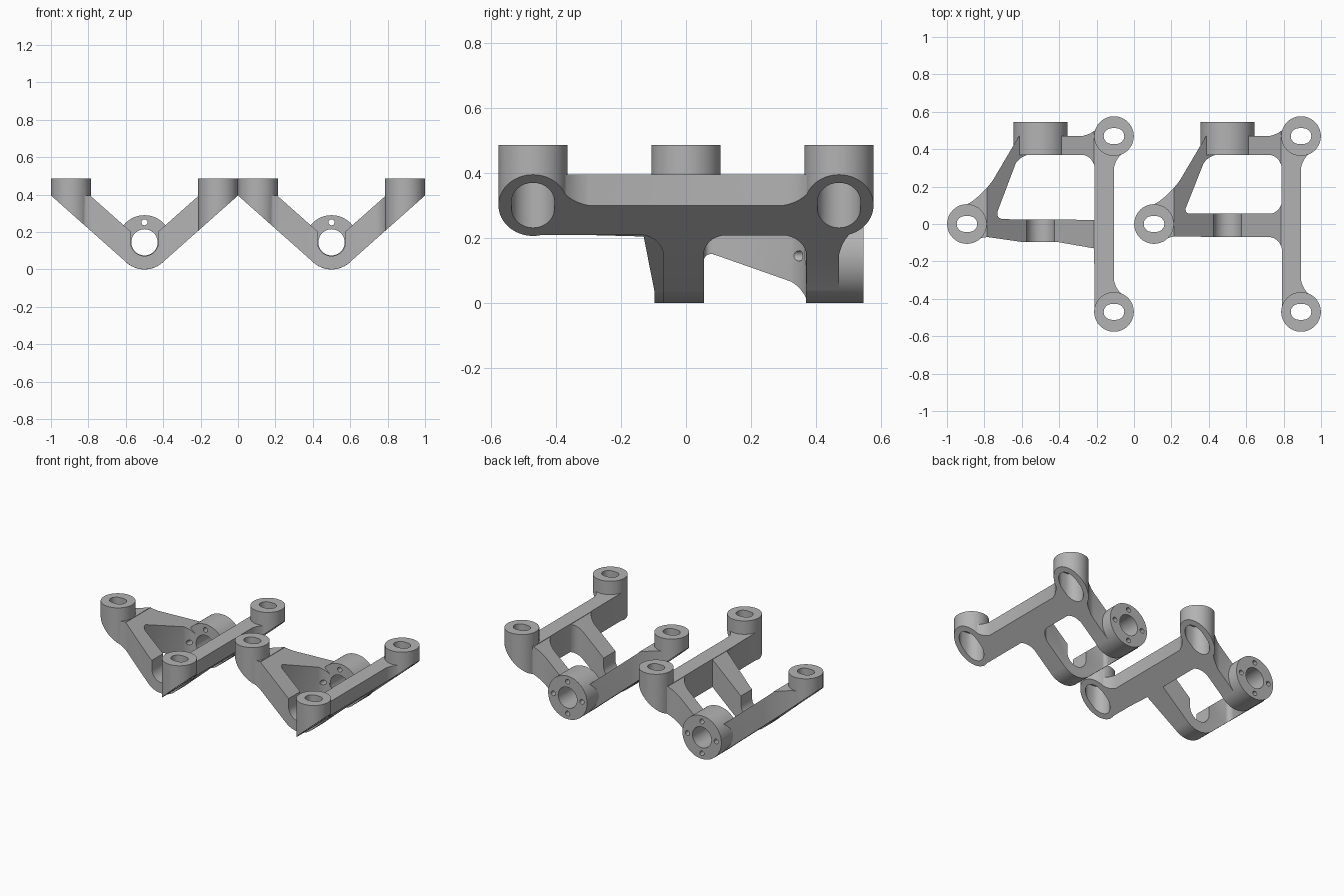
import bpy, bmesh, math
from mathutils import Vector

if "Cube" in bpy.data.objects:
    bpy.data.objects.remove(bpy.data.objects["Cube"])

SLOPE = 0.8875          # rise of the V arms
HUB_Z, HUB_R = 0.145, 0.145

grey = bpy.data.materials.new("cast_grey")
grey.diffuse_color = (0.45, 0.45, 0.45, 1)
grey.use_nodes = True
grey.node_tree.nodes["Principled BSDF"].inputs["Base Color"].default_value = grey.diffuse_color


def prism(name, pts, lo, hi, axis='Z'):
    """Extrude a 2D outline along Z (x, y points) or along Y (x, z points)."""
    bm = bmesh.new()
    place = (lambda a, b, h: (a, b, h)) if axis == 'Z' else (lambda a, b, h: (a, h, b))
    low = bm.faces.new([bm.verts.new(place(a, b, lo)) for a, b in pts])
    ext = bmesh.ops.extrude_face_region(bm, geom=[low])
    shift = Vector(place(0, 0, hi - lo))
    for v in ext['geom']:
        if isinstance(v, bmesh.types.BMVert):
            v.co += shift
    bmesh.ops.recalc_face_normals(bm, faces=bm.faces[:])
    me = bpy.data.meshes.new(name)
    bm.to_mesh(me)
    bm.free()
    ob = bpy.data.objects.new(name, me)
    bpy.context.collection.objects.link(ob)
    return ob


def circle(cx, cy, r, n=64):
    return [(cx + r * math.cos(2 * math.pi * i / n), cy + r * math.sin(2 * math.pi * i / n))
            for i in range(n)]


def slot(cx, cy, hx, hy, n=16):
    """Stadium outline, long in x."""
    pts = []
    for side, start in ((1, -math.pi / 2), (-1, math.pi / 2)):
        for i in range(n + 1):
            a = start + math.pi * i / n
            pts.append((cx + side * (hx - hy) + hy * math.cos(a), cy + hy * math.sin(a)))
    return pts


def rounded(corners, n=8):
    """Outline with fillets; each corner is (x, y, reach of fillet)."""
    out = []
    for i, (x, y, r) in enumerate(corners):
        p = Vector((x, y))
        if r == 0:
            out.append((x, y))
            continue
        a = p + (Vector(corners[i - 1][:2]) - p).normalized() * r
        b = p + (Vector(corners[(i + 1) % len(corners)][:2]) - p).normalized() * r
        for k in range(n + 1):
            t = k / n
            q = a * (1 - t) ** 2 + p * (1.2 * t * (1 - t)) + (a + b) * (0.4 * t * (1 - t)) + b * t ** 2
            out.append((q.x, q.y))
    return out


def combine(ob, tool, op):
    m = ob.modifiers.new("cut", 'BOOLEAN')
    m.operation, m.object, m.solver = op, tool, 'EXACT'
    bpy.context.view_layer.objects.active = ob
    bpy.ops.object.modifier_apply(modifier=m.name)
    bpy.data.objects.remove(tool)


# Front outline of the V arms: rounded bottom, sloping arms, open above the bosses
ang = math.atan(SLOPE)
bottom = []
for i in range(25):
    a = -math.pi / 2 - ang + 2 * ang * i / 24
    bottom.append((0.1445 * math.cos(a), HUB_Z + 0.1445 * math.sin(a)))
saddle = [(0.075 * math.cos(-math.pi * i / 16), 0.147 + 0.075 * math.sin(-math.pi * i / 16))
          for i in range(17)]
end = -0.0484 + SLOPE * 0.55
v_outline = (bottom + [(0.55, end), (0.55, 0.6), (0.287, 0.6), (0.287, 0.392), (0.075, 0.204)]
             + saddle + [(-0.075, 0.204), (-0.287, 0.392), (-0.287, 0.6), (-0.55, 0.6), (-0.55, end)])

# Plan outline shared by both brackets, apart from the cross bar
beam_side = [(0.29, -0.47, 0), (0.46, -0.47, 0), (0.46, -0.39, 0), (0.393, -0.35, 0.05),
             (0.393, 0.35, 0.05), (0.46, 0.39, 0), (0.46, 0.47, 0), (0.33, 0.545, 0),
             (0.27, 0.47, 0.05), (-0.115, 0.47, 0), (-0.295, 0.165, 0.08),
             (-0.40, 0.10, 0), (-0.40, -0.10, 0), (-0.36, -0.10, 0), (-0.31, -0.066, 0.03)]
straight_bar = [(0, -0.07, 0), (0.29, -0.07, 0.06)]
flared_bar = [(-0.10, -0.096, 0), (0.09, -0.096, 0), (0.285, -0.13, 0), (0.29, -0.3, 0)]
straight_window = [(-0.235, 0.055, 0.03), (0.288, 0.055, 0.055),
                   (0.288, 0.37, 0.06), (-0.11, 0.37, 0.05)]
flared_window = [(-0.245, 0.026, 0.04), (0.288, 0.022, 0),
                 (0.288, 0.37, 0.06), (-0.115, 0.37, 0.05)]
BOSSES = [(-0.393, 0), (0.393, 0.47), (0.393, -0.47)]


def bracket(name, bar, window, offset):
    # Frame seen from above, with its window
    body = prism(name, rounded(bar + beam_side), -0.1, 0.395)
    combine(body, prism("window", rounded(window), -0.2, 0.6), 'DIFFERENCE')
    # Mounting bosses
    for x, y in BOSSES:
        combine(body, prism("boss", circle(x, y, 0.106), -0.15, 0.485), 'UNION')
    # Trim to the V shape
    combine(body, prism("v_trim", v_outline, -0.7, 0.7, 'Y'), 'INTERSECT')
    # Hub with bore and four bolt holes
    combine(body, prism("hub", circle(0, HUB_Z, HUB_R), 0.368, 0.545, 'Y'), 'UNION')
    combine(body, prism("bore", circle(0, HUB_Z, 0.07), 0.2, 0.7, 'Y'), 'DIFFERENCE')
    for x, z in ((0.107, 0), (-0.107, 0), (0, 0.107), (0, -0.107)):
        combine(body, prism("bolt_hole", circle(x, HUB_Z + z, 0.016, 20), 0.2, 0.7, 'Y'), 'DIFFERENCE')
    # Slotted holes, wider underneath
    for x, y in BOSSES:
        combine(body, prism("slot", slot(x, y, 0.055, 0.042), 0, 0.6), 'DIFFERENCE')
        combine(body, prism("recess", slot(x, y, 0.078, 0.066), 0, 0.43), 'DIFFERENCE')
    body.location.x = offset
    body.data.materials.clear()
    body.data.materials.append(grey)
    bpy.ops.object.select_all(action='DESELECT')
    body.select_set(True)
    bpy.context.view_layer.objects.active = body
    bpy.ops.object.shade_smooth_by_angle(angle=math.radians(30))


bracket("left_bracket", flared_bar, flared_window, -0.5)
bracket("right_bracket", straight_bar, straight_window, 0.5)
